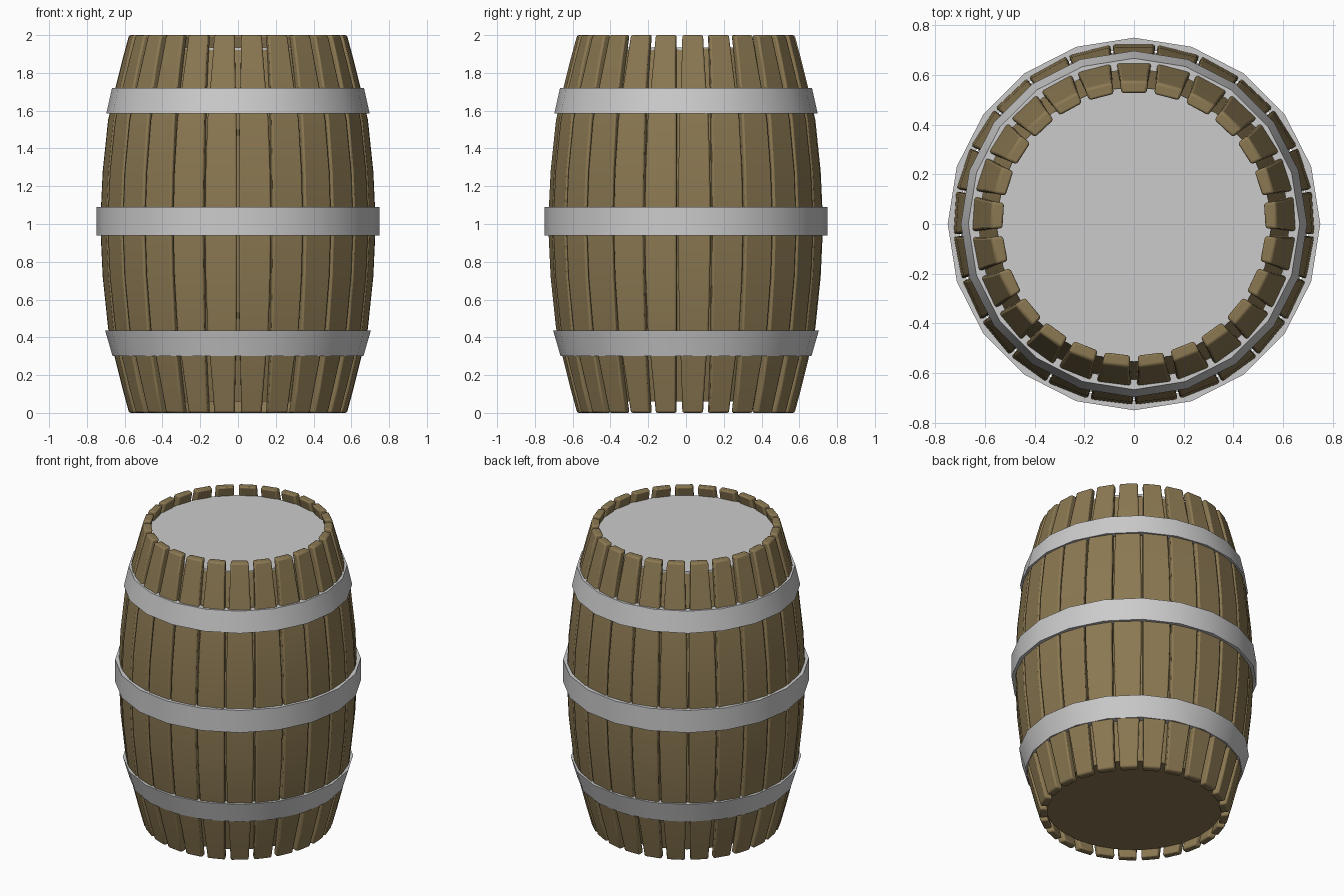
import bpy, bmesh
from math import sin, cos, pi, radians

if "Cube" in bpy.data.objects:
    bpy.data.objects.remove(bpy.data.objects["Cube"])

STAVES, SIDES = 25, 20
# (height, outer radius, stave width)
PROFILE = [(0, .575, .112), (.13, .61, .122), (.28, .647, .138), (.45, .685, .158),
           (.72, .713, .170), (1, .726, .174), (1.28, .713, .170), (1.55, .685, .158),
           (1.72, .647, .138), (1.87, .61, .122), (2, .575, .112)]

wood = bpy.data.materials.new("wood")
wood.diffuse_color = (.26, .19, .085, 1)
wood.use_nodes = True
wood.node_tree.nodes["Principled BSDF"].inputs["Base Color"].default_value = wood.diffuse_color


def finish(name, bm, mat=None, bevel=0):
    bmesh.ops.recalc_face_normals(bm, faces=bm.faces[:])
    me = bpy.data.meshes.new(name)
    bm.to_mesh(me)
    bm.free()
    ob = bpy.data.objects.new(name, me)
    bpy.context.collection.objects.link(ob)
    if mat:
        me.materials.append(mat)
    if bevel:
        m = ob.modifiers.new("bevel", 'BEVEL')
        m.width, m.segments, m.limit_method = bevel, 2, 'ANGLE'
        m.angle_limit = radians(40)
    bpy.ops.object.select_all(action='DESELECT')
    ob.select_set(True)
    bpy.context.view_layer.objects.active = ob
    bpy.ops.object.shade_smooth_by_angle(angle=radians(35))
    return ob


def bridge(bm, rings, closed=False):
    pairs = list(zip(rings, rings[1:]))
    if closed:
        pairs.append((rings[-1], rings[0]))
    for a, b in pairs:
        n = len(a)
        for i in range(n):
            bm.faces.new((a[i], a[(i + 1) % n], b[(i + 1) % n], b[i]))


def circle(bm, r, z, n=SIDES):
    return [bm.verts.new((r * cos(2 * pi * i / n), r * sin(2 * pi * i / n), z)) for i in range(n)]


# Staves: bowed planks, widest in the middle, with a gap opening at the ends
bm = bmesh.new()
for k in range(STAVES):
    a = pi / 2 + 2 * pi * k / STAVES
    rings = []
    for z, r, w in PROFILE:
        wi = w * (r - .05) / r
        section = [(r, -w / 2), (r, w / 2), (r - .05, wi / 2), (r - .05, -wi / 2)]
        rings.append([bm.verts.new((u * cos(a) - v * sin(a), u * sin(a) + v * cos(a), z))
                      for u, v in section])
    bridge(bm, rings)
    bm.faces.new(rings[0])
    bm.faces.new(rings[-1])
finish("staves", bm, wood, .01)

# Inner wall closing the gaps between staves, with the barrel bottom
bm = bmesh.new()
inner = [(.06, .545), (.28, .61), (.45, .65), (1, .69), (1.55, .65), (1.72, .61), (1.93, .55)]
rings = [circle(bm, r, z, 40) for z, r in inner]
bridge(bm, rings)
bm.faces.new(rings[0])
bm.faces.new(rings[-1])
finish("inner_wall", bm, wood)

# Lid recessed below the rim
bm = bmesh.new()
rings = [circle(bm, .555, 1.92), circle(bm, .555, 1.935)]
bridge(bm, rings)
bm.faces.new(rings[0])
bm.faces.new(rings[-1])
finish("lid", bm)

# Metal hoops: name, bottom height and radius, top height and radius
for name, z0, r0, z1, r1 in [("lower_hoop", .30, .664, .435, .703),
                             ("middle_hoop", .94, .75, 1.09, .75),
                             ("upper_hoop", 1.585, .697, 1.72, .667)]:
    bm = bmesh.new()
    t = .04
    bridge(bm, [circle(bm, r0, z0), circle(bm, r1, z1),
                circle(bm, r1 - t, z1), circle(bm, r0 - t, z0)], closed=True)
    finish(name, bm)
